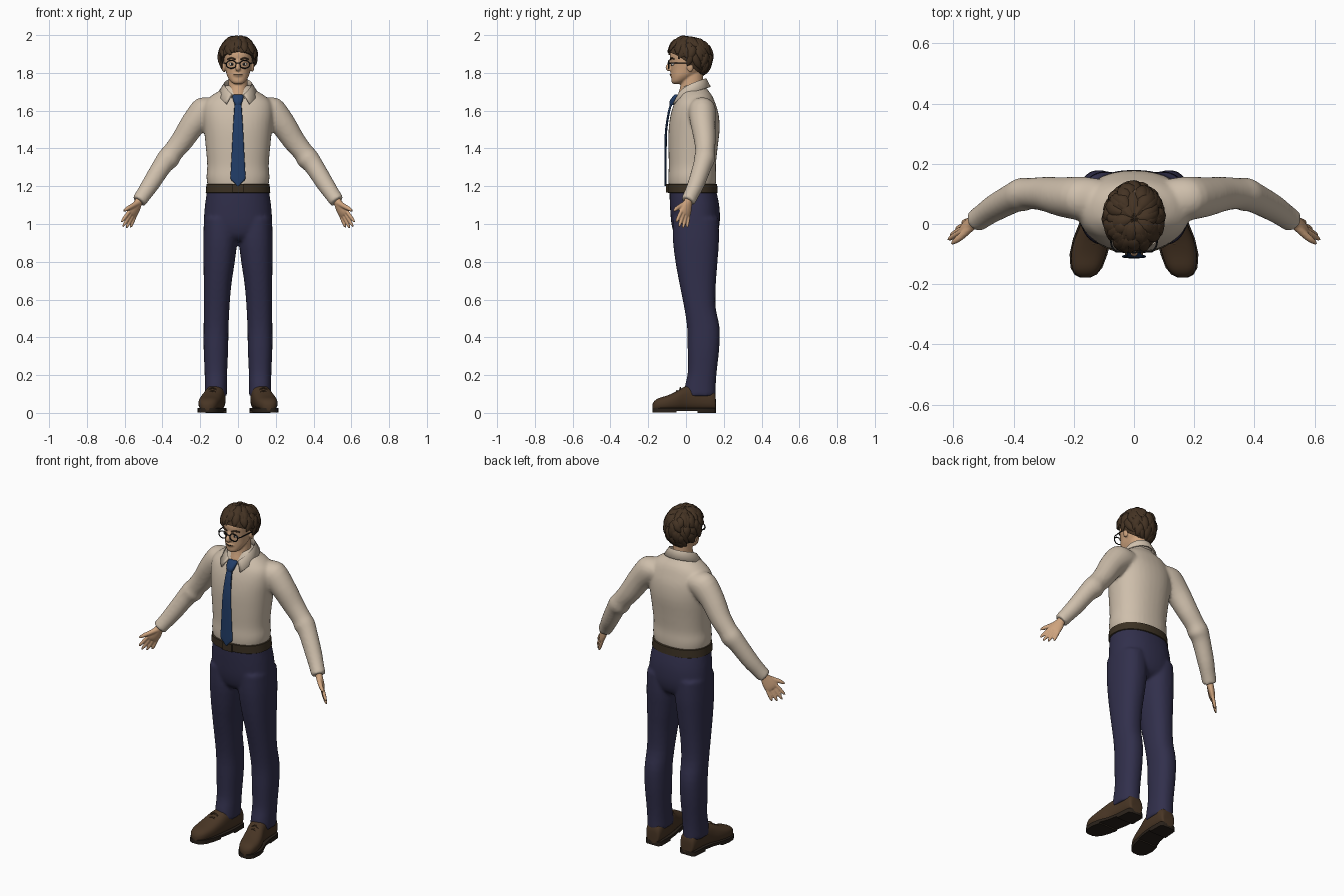
import bpy, bmesh, math, random
from mathutils import Vector as V, Matrix

if "Cube" in bpy.data.objects:
    bpy.data.objects.remove(bpy.data.objects["Cube"])

random.seed(4)


def material(name, *rgb):
    m = bpy.data.materials.new(name)
    m.diffuse_color = (*rgb, 1)
    m.use_nodes = True
    m.node_tree.nodes["Principled BSDF"].inputs["Base Color"].default_value = m.diffuse_color
    return m


SHIRT = material("cream_cloth", .62, .52, .41)
NAVY = material("navy_cloth", .031, .029, .072)
TIE = material("blue_silk", .016, .048, .14)
SKIN = material("skin", .62, .37, .21)
HAIR = material("dark_brown_hair", .058, .033, .017)
BELT = material("belt_leather", .045, .031, .017)
SHOE = material("shoe_leather", .065, .036, .018)
SOLE = material("dark_sole", .022, .015, .01)
BLACK = material("black", .01, .01, .01)
WHITE = material("eye_white", .7, .66, .6)


def loft(bm, rings, n=24, p=1.0, steps=3):
    """Skin rings of (centre, half axis, half axis), smoothly interpolated."""
    k = len(rings)
    fine = []
    for i in range(k - 1):
        q = [rings[max(0, min(k - 1, i + j))] for j in (-1, 0, 1, 2)]
        for s in range(steps):
            t = s / steps
            fine.append([.5 * (2 * b + (c - a) * t + (2 * a - 5 * b + 4 * c - d) * t * t
                               + (3 * b - a - 3 * c + d) * t ** 3) for a, b, c, d in zip(*q)])
    fine.append(rings[-1])
    loops = []
    for c, a, b in fine:
        loop = []
        for i in range(n):
            u, v = math.cos(math.tau * i / n), math.sin(math.tau * i / n)
            u, v = math.copysign(abs(u) ** p, u), math.copysign(abs(v) ** p, v)
            loop.append(bm.verts.new(c + a * u + b * v))
        loops.append(loop)
    for lo, hi in zip(loops, loops[1:]):
        for i in range(n):
            bm.faces.new((lo[i], lo[(i + 1) % n], hi[(i + 1) % n], hi[i]))
    bm.faces.new(loops[0][::-1])
    bm.faces.new(loops[-1])


def stack(bm, rows, x=0, **kw):
    """Horizontal rings: (z, half width, y front, y back[, x centre])."""
    loft(bm, [(V((r[4] if len(r) > 4 else x, (r[2] + r[3]) / 2, r[0])), V((r[1], 0, 0)),
               V((0, (r[3] - r[2]) / 2, 0))) for r in rows], **kw)


def tube(bm, pts, wide=(0, 1, 0), **kw):
    """Tube along (x, y, z, radius along wide, other radius)."""
    cs = [V(p[:3]) for p in pts]
    rings = []
    for i, p in enumerate(pts):
        t = (cs[min(i + 1, len(cs) - 1)] - cs[max(i - 1, 0)]).normalized()
        w = V(wide)
        w = (w - t * w.dot(t)).normalized()
        rings.append((cs[i], w * p[3], t.cross(w) * p[4]))
    loft(bm, rings, **kw)


def ball(bm, c, r):
    bmesh.ops.create_uvsphere(bm, u_segments=16, v_segments=10, radius=1,
                              matrix=Matrix.Translation(c) @ Matrix.Diagonal((*r, 1)))


def finish(name, bm, mat, voxel=0, smooth=0, solid=0):
    bmesh.ops.recalc_face_normals(bm, faces=bm.faces)
    me = bpy.data.meshes.new(name)
    bm.to_mesh(me)
    bm.free()
    me.materials.append(mat)
    me.shade_smooth()
    me.set_sharp_from_angle(angle=.85)
    ob = bpy.data.objects.new(name, me)
    bpy.context.collection.objects.link(ob)
    if voxel:
        m = ob.modifiers.new("fuse", 'REMESH')
        m.mode, m.voxel_size, m.use_smooth_shade = 'VOXEL', voxel, True
        m = ob.modifiers.new("soften", 'SMOOTH')
        m.factor, m.iterations = .5, smooth
    if solid:
        m = ob.modifiers.new("thickness", 'SOLIDIFY')
        m.thickness, m.offset = solid, 0


# shirt: torso and sleeves fused together
bm = bmesh.new()
stack(bm, [(1.185, .155, -.085, .15), (1.21, .162, -.092, .158), (1.25, .167, -.094, .16),
           (1.31, .163, -.091, .158), (1.4, .17, -.093, .167), (1.5, .18, -.092, .178),
           (1.58, .187, -.081, .173), (1.64, .178, -.062, .155), (1.68, .14, -.04, .138),
           (1.71, .092, -.026, .115), (1.735, .07, -.015, .1)], n=36, p=.9)
for s in (1, -1):
    tube(bm, [(.12 * s, .08, 1.61, .07, .06), (.175 * s, .085, 1.597, .073, .079),
              (.237 * s, .09, 1.53, .066, .068), (.297 * s, .1, 1.44, .057, .06),
              (.345 * s, .101, 1.38, .052, .055), (.37 * s, .098, 1.345, .056, .06),
              (.4 * s, .087, 1.31, .05, .052), (.46 * s, .055, 1.215, .045, .047),
              (.497 * s, .03, 1.16, .04, .042), (.525 * s, .01, 1.12, .039, .04)])
finish("shirt", bm, SHIRT, .009, 6)

# turned-down collar, open at the front
bm = bmesh.new()
rows = []
for i in range(33):
    u = i / 16 - 1
    a, b = u * 2.7, u * 2.51
    top = V((.074 * math.sin(a), .028 + .08 * math.cos(a), 1.767 - .085 * u * u))
    low = V((.102 * math.sin(b), .02 + .107 * math.cos(b), 1.725 - .09 * u * u))
    inner = V((top.x * .93, top.y - .004, top.z - .05))
    rows.append([bm.verts.new(p) for p in (inner, top, low)])
for r, q in zip(rows, rows[1:]):
    for j in (0, 1):
        bm.faces.new((r[j], q[j], q[j + 1], r[j + 1]))
finish("collar", bm, SHIRT, solid=.009)

# tie blade and knot
bm = bmesh.new()
loft(bm, [(V((0, y, z)), V((w, 0, 0)), V((0, .006, 0))) for z, w, y in (
    (1.645, .017, -.074), (1.6, .021, -.089), (1.5, .027, -.105), (1.4, .032, -.108),
    (1.3, .037, -.108), (1.24, .039, -.108), (1.22, .022, -.108), (1.2, .003, -.108))], n=12, p=.6)
stack(bm, [(1.63, .016, -.088, -.06), (1.65, .024, -.087, -.05), (1.675, .03, -.07, -.035),
           (1.685, .024, -.06, -.035)], n=12, p=.8)
finish("tie", bm, TIE)

# trousers: seat and legs fused together
bm = bmesh.new()
stack(bm, [(1.2, .16, -.087, .152), (1.15, .168, -.087, .166), (1.08, .177, -.084, .178),
           (1.0, .18, -.077, .178), (.94, .165, -.06, .16), (.91, .1, -.03, .12)], n=36, p=.88)
for s in (1, -1):
    stack(bm, [(z, w, f, b, x * s) for z, w, f, b, x in (
        (1.03, .085, -.07, .172, .095), (.92, .09, -.07, .175, .094), (.8, .083, -.056, .167, .1),
        (.68, .073, -.034, .158, .108), (.56, .068, -.01, .157, .113), (.45, .066, .006, .178, .116),
        (.34, .065, .009, .176, .117), (.22, .06, .01, .163, .117), (.15, .059, -.004, .158, .117),
        (.09, .06, -.014, .157, .117))], n=28, p=.88)
finish("trousers", bm, NAVY, .009, 5)

# belt and buckle
bm = bmesh.new()
stack(bm, [(1.163, .166, -.092, .162), (1.166, .171, -.096, .167), (1.21, .167, -.098, .165),
           (1.213, .162, -.094, .16)], n=48, p=.9, steps=1)
bmesh.ops.create_cube(bm, size=1, matrix=Matrix.Translation((0, -.099, 1.188))
                      @ Matrix.Diagonal((.06, .012, .045, 1)))
finish("belt", bm, BELT)

# shoes: (y, x centre, half width, height)
LAST = [(.158, .112, .03, .05), (.145, .113, .046, .11), (.06, .116, .05, .135), (0, .125, .053, .13),
        (-.05, .14, .058, .102), (-.1, .151, .058, .08), (-.145, .158, .048, .066),
        (-.168, .161, .032, .05), (-.178, .162, .012, .032)]
for s, side in ((1, "left"), (-1, "right")):
    bm = bmesh.new()
    loft(bm, [(V((x * s, y, .012 + h / 2)), V((w, 0, 0)), V((0, 0, h / 2)))
              for y, x, w, h in LAST], p=.78)
    for z in (.115, .1, .085):  # laces
        y = -.03 - (.115 - z) * 1.2
        tube(bm, [((.135 - .022) * s, y, z + .007, .004, .004), (.135 * s, y, z + .018, .004, .004),
                  ((.135 + .022) * s, y, z + .007, .004, .004)], n=8)
    finish(side + "_shoe", bm, SHOE)
    bm = bmesh.new()
    for lo, hi, part in ((.01, .026, LAST), (0, .016, LAST[:3]), (.002, .016, LAST[4:])):
        outline = [V(((x + e * (w + .005)) * s, y, lo)) for e, seq in ((1, part), (-1, part[::-1]))
                   for y, x, w, h in seq]
        face = bm.faces.new([bm.verts.new(p) for p in outline])
        out = bmesh.ops.extrude_face_region(bm, geom=[face])["geom"]
        for v in out:
            if isinstance(v, bmesh.types.BMVert):
                v.co.z = hi
    finish(side + "_sole", bm, SOLE)

# hands: palm, four fingers and an outward thumb
for s, side in ((1, "left"), (-1, "right")):
    bm = bmesh.new()
    d = V((.47, -.24, -.85)).normalized()
    w = V((.6, -.72, .35))
    w = (w - d * w.dot(d)).normalized()
    flip = lambda p, *r: (p.x * s, p.y, p.z, *r)
    wide = (w.x * s, w.y, w.z)
    base = V((.513, .018, 1.14))
    tube(bm, [flip(base + d * t, a, b) for t, a, b in (
        (0, .024, .02), (.03, .025, .019), (.06, .034, .018), (.09, .037, .016), (.108, .033, .012))],
         wide, n=16)
    for i, length in enumerate((.07, .088, .095, .082)):
        e = (i - 1.5) / 1.5
        p = base + d * .095 + w * e * .027
        f = d + w * e * .16
        tube(bm, [flip(p + f * length * t, r, r) for t, r in (
            (0, .0095), (.4, .0098), (.8, .0085), (1, .004))], wide, n=10)
    tube(bm, [flip(V(p), r, r) for p, r in (
        ((.525, .008, 1.115), .016), ((.562, -.03, 1.094), .013), ((.588, -.052, 1.08), .011),
        ((.606, -.065, 1.068), .005))], (0, 0, 1), n=10)
    finish(side + "_hand", bm, SKIN, .004, 3)

# head, neck, nose and ears
bm = bmesh.new()
stack(bm, [(1.742, .022, -.07, -.03), (1.755, .04, -.077, .0), (1.785, .058, -.078, .05),
           (1.82, .067, -.08, .1), (1.86, .074, -.082, .12), (1.9, .078, -.085, .125),
           (1.94, .074, -.07, .118), (1.965, .055, -.04, .09), (1.975, .02, 0, .05)], n=28, p=.92)
stack(bm, [(1.63, .06, -.05, .1), (1.68, .056, -.044, .095), (1.73, .052, -.03, .09),
           (1.81, .05, -.02, .09)])
tube(bm, [(0, -.078, 1.868, .008, .008), (0, -.088, 1.848, .009, .01), (0, -.097, 1.83, .012, .013),
          (0, -.093, 1.82, .012, .015), (0, -.08, 1.815, .006, .008)], n=12)
tube(bm, [(-.022, -.073, 1.788, .006, .005), (0, -.079, 1.789, .008, .009),
          (.022, -.073, 1.788, .006, .005)], n=10)
for s in (1, -1):
    ball(bm, (.077 * s, .022, 1.835), (.009, .019, .031))
finish("head", bm, SKIN, .005, 3)

# eyes, pupils, brows and mouth line
eyes, dark, brows, mouth = (bmesh.new() for _ in range(4))
for s in (1, -1):
    ball(eyes, (.033 * s, -.07, 1.846), (.014, .008, .008))
    ball(dark, (.032 * s, -.076, 1.846), (.006, .004, .007))
    tube(brows, [(.014 * s, -.083, 1.871, .004, .004), (.034 * s, -.077, 1.878, .005, .005),
                 (.056 * s, -.063, 1.872, .003, .003)], n=8)
tube(mouth, [(-.022, -.077, 1.789, .003, .0015), (0, -.086, 1.789, .003, .0015),
             (.022, -.077, 1.789, .003, .0015)], n=8)
finish("eyes", eyes, WHITE)
finish("pupils", dark, BLACK)
finish("eyebrows", brows, HAIR)
finish("mouth_line", mouth, SOLE)

# glasses: two rims, bridge and temples
bm = bmesh.new()
for s in (1, -1):
    tube(bm, [((.036 + .026 * math.cos(k * math.pi / 8)) * s, -.091,
               1.845 + .021 * math.sin(k * math.pi / 8), .003, .003) for k in range(17)], n=8, steps=2)
    tube(bm, [(.06 * s, -.091, 1.85, .003, .003), (.075 * s, -.07, 1.852, .003, .003),
              (.081 * s, .0, 1.853, .003, .003), (.081 * s, .03, 1.848, .003, .003)], (0, 0, 1), n=8)
tube(bm, [(-.012, -.091, 1.85, .003, .003), (0, -.095, 1.853, .003, .003),
          (.012, -.091, 1.85, .003, .003)], n=8)
finish("glasses", bm, BLACK)


# hair: a cap with overlapping tapered locks
def scalp(a, phi, r):
    c = math.cos(phi)
    return V((.1 * r * math.sin(a) * math.sin(phi), .018 - .121 * r * math.cos(a) * math.sin(phi),
              1.885 + (.112 if c > 0 else .125) * r * c))


def hairline(a):
    c = math.cos(a)
    return 2.0 - .7 * c ** .6 if c > 0 else 2.0 - .55 * c


bm = bmesh.new()
N, M = 48, 14
grid = [[bm.verts.new(scalp(a, hairline(a) * min(j, M - 1) / (M - 1) + .01,
                            .7 if j == M else .945 + .02 * math.sin(8 * a + 4 * j / M)))
         for a in (math.tau * i / N for i in range(N))] for j in range(M + 1)]
for r, q in zip(grid, grid[1:]):
    for i in range(N):
        bm.faces.new((r[i], r[(i + 1) % N], q[(i + 1) % N], q[i]))
bm.faces.new(grid[0])
for k in range(110):
    a = k * 2.39996 + random.uniform(-.2, .2)
    end = hairline(a) * random.uniform(.5, 1.05)
    start = max(.08, end - random.uniform(.6, .95))
    sway = random.uniform(-.35, .45)
    size = random.uniform(.8, 1.25)
    pts = []
    for t, r, w in ((0, .9, .008), (.3, .945, .019), (.65, .96, .018), (.9, .975, .009), (1, .975, .002)):
        p = scalp(a + sway * t * t, start + (end - start) * t, r)
        pts.append((*p, w * size, w * .55 * size))
    mid = V(pts[2][:3]) - V((0, .018, 1.885))
    along = V(pts[3][:3]) - V(pts[1][:3])
    tube(bm, pts, mid.cross(along), n=8, steps=2)
finish("hair", bm, HAIR)
